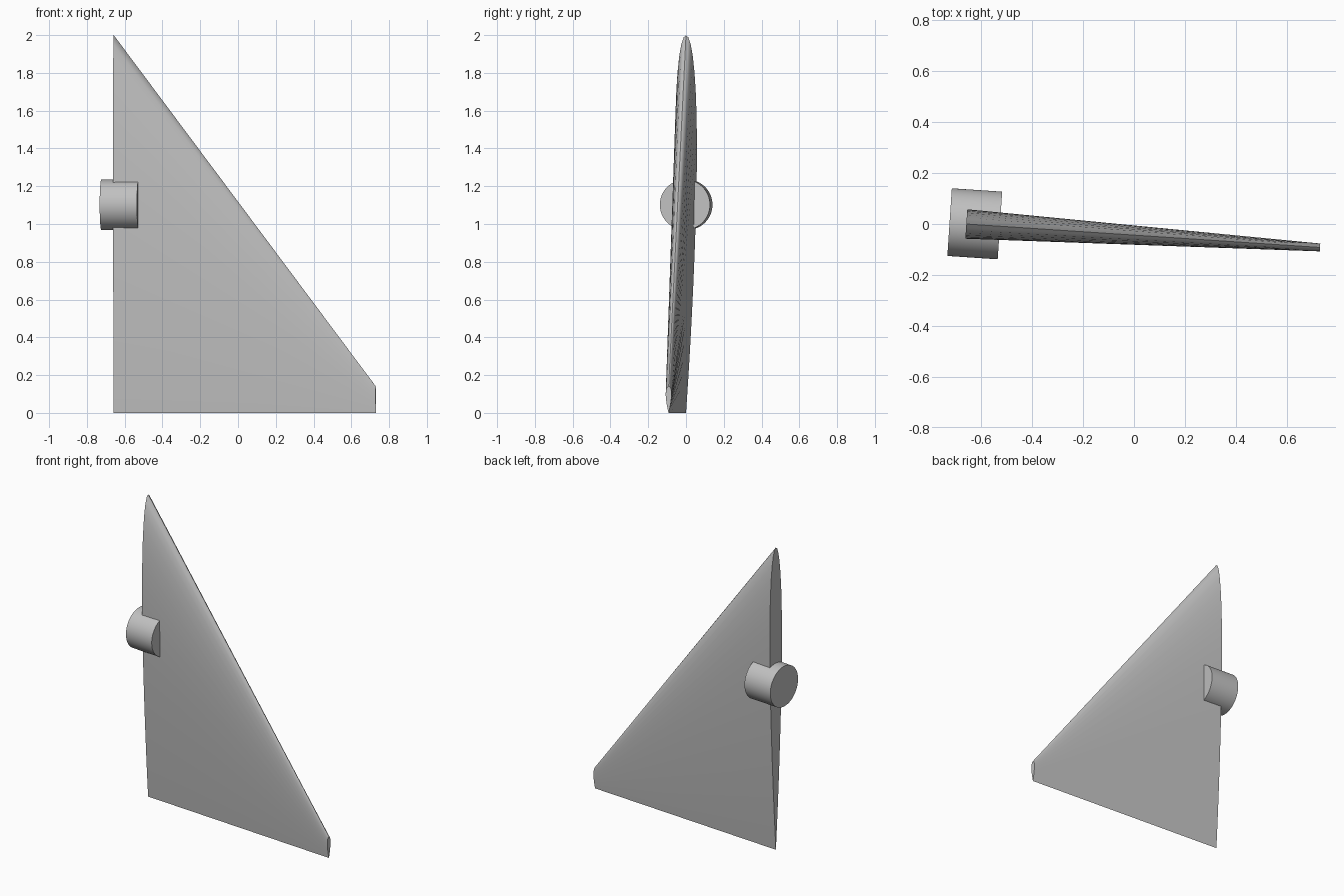
import bpy
import bmesh
import math
from mathutils import Matrix

cube = bpy.data.objects.get("Cube")
if cube:
    bpy.data.objects.remove(cube, do_unlink=True)

grey = bpy.data.materials.new("light_grey")
grey.use_nodes = True
colour = (0.53, 0.53, 0.53, 1)
grey.diffuse_color = colour
grey.node_tree.nodes["Principled BSDF"].inputs["Base Color"].default_value = colour

# Local frame: x runs along the span from the root; the span leans slightly forward
SPAN = 1.391
PLACE = Matrix.Translation((-0.658, 0, 0)) @ Matrix.Rotation(-math.atan2(0.092, 1.388), 4, "Z")


def finish(name, bm):
    bmesh.ops.recalc_face_normals(bm, faces=bm.faces)
    bm.transform(PLACE)
    mesh = bpy.data.meshes.new(name)
    bm.to_mesh(mesh)
    bm.free()
    mesh.materials.append(grey)
    obj = bpy.data.objects.new(name, mesh)
    bpy.context.collection.objects.link(obj)
    bpy.ops.object.select_all(action="DESELECT")
    obj.select_set(True)
    bpy.context.view_layer.objects.active = obj
    bpy.ops.object.shade_smooth_by_angle(angle=math.radians(40))
    return obj


def half_thickness(t):
    """Symmetric aerofoil, t = 0 at the nose and 1 at the sharp trailing edge, peak 1."""
    return 10 * (0.2969 * math.sqrt(t) - 0.126 * t - 0.3516 * t**2
                 + 0.2843 * t**3 - 0.1036 * t**4)


def section(bm, x, chord, half, steps=20):
    """Ring of vertices from the trailing edge round the nose and back."""
    ring = []
    for i in range(2 * steps):
        angle = math.pi * i / steps
        t = (1 + math.cos(angle)) / 2
        side = 1 if i < steps else -1
        ring.append(bm.verts.new((x, side * half * half_thickness(t), chord * (1 - t))))
    return ring


# Tapered fin lofted between the root and tip sections
bm = bmesh.new()
root = section(bm, 0, 2.0, 0.058)
tip = section(bm, SPAN, 0.14, 0.0155)
for i in range(len(root)):
    j = (i + 1) % len(root)
    bm.faces.new((root[i], root[j], tip[j], tip[i]))
bm.faces.new(root)
bm.faces.new(tip)
finish("fin", bm)

# Round pivot stub passing through the root face
bm = bmesh.new()
bmesh.ops.create_cone(
    bm, cap_ends=True, segments=64, radius1=0.133, radius2=0.133, depth=0.198,
    matrix=Matrix.Translation((0.033, 0.003, 1.102)) @ Matrix.Rotation(math.pi / 2, 4, "Y"))
finish("pivot_stub", bm)
